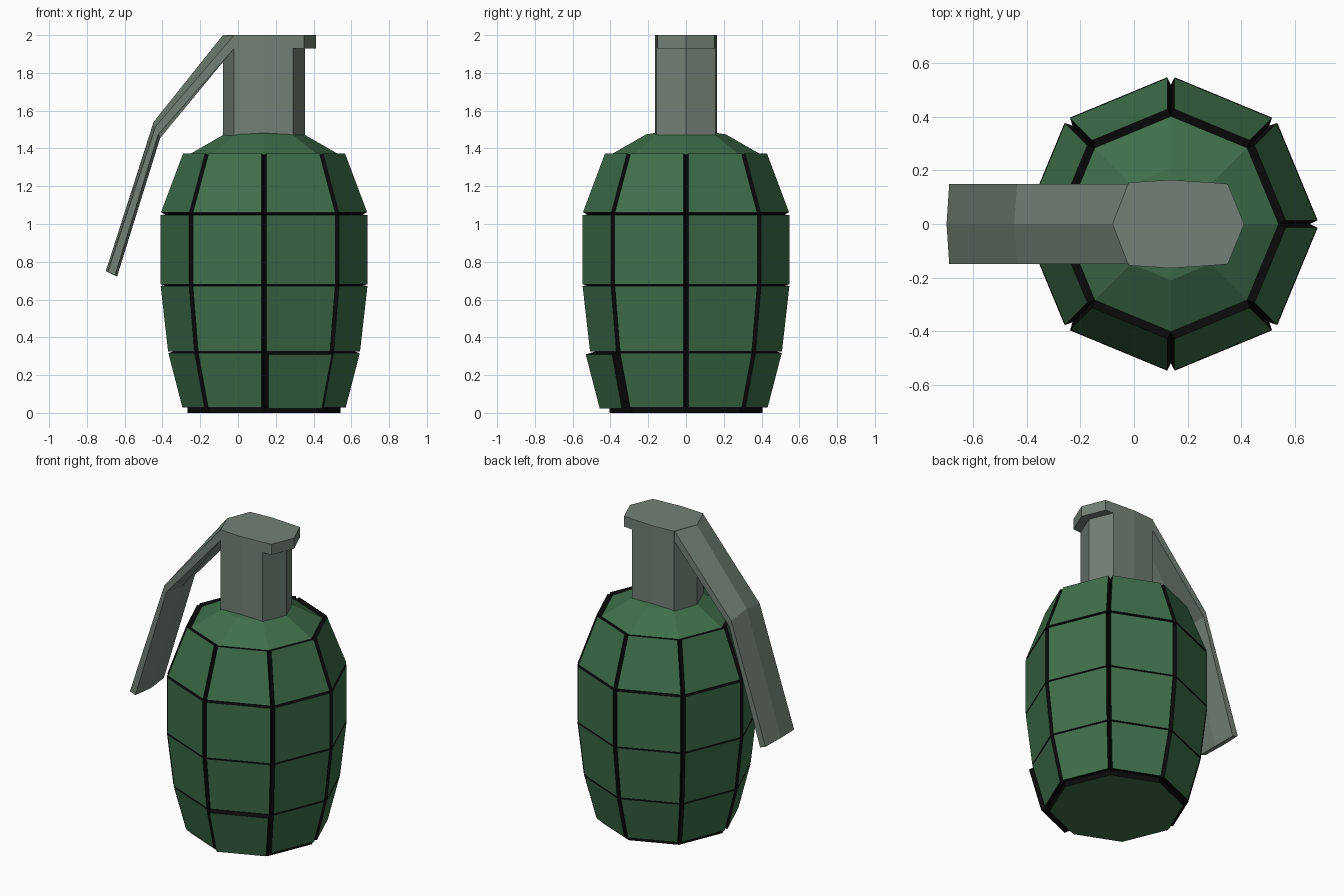
import bpy, bmesh, math
from mathutils import Vector

if "Cube" in bpy.data.objects:
    bpy.data.objects.remove(bpy.data.objects["Cube"])

CX = 0.138  # body axis


def material(name, rgb):
    m = bpy.data.materials.new(name)
    m.diffuse_color = (*rgb, 1)
    m.use_nodes = True
    m.node_tree.nodes["Principled BSDF"].inputs["Base Color"].default_value = m.diffuse_color
    return m


green = material("green_paint", (0.05, 0.16, 0.07))
black = material("black_groove", (0.003, 0.003, 0.003))
metal = material("grey_metal", (0.17, 0.22, 0.18))


def finish(bm, name, mats):
    mesh = bpy.data.meshes.new(name)
    bm.normal_update()
    bm.to_mesh(mesh)
    bm.free()
    for m in mats:
        mesh.materials.append(m)
    ob = bpy.data.objects.new(name, mesh)
    bpy.context.collection.objects.link(ob)
    return ob


def skin(bm, rings, cap_start=True, cap_end=True):
    """Bridge equal closed rings of points; returns rows of side faces."""
    vs = [[bm.verts.new(p) for p in r] for r in rings]
    n = len(vs[0])
    rows = [[bm.faces.new((a[i], a[(i + 1) % n], b[(i + 1) % n], b[i])) for i in range(n)]
            for a, b in zip(vs, vs[1:])]
    if cap_start:
        bm.faces.new(vs[0][::-1])
    if cap_end:
        bm.faces.new(vs[-1])
    return rows


def octagon(r, z):
    return [(CX + r * math.cos(k * math.pi / 4), r * math.sin(k * math.pi / 4), z) for k in range(8)]


# Body: eight-sided core, every side face pushed out as its own plate
profile = [(0.405, 0), (0.405, 0.035), (0.48, 0.325), (0.52, 0.677),
           (0.52, 1.05), (0.402, 1.365), (0.21, 1.475), (0.08, 1.495)]
bm = bmesh.new()
rows = skin(bm, [octagon(r, z) for r, z in profile])
for f in rows[0]:
    f.material_index = 1
plates = []
for r, row in enumerate(rows[1:5]):
    for i, f in enumerate(row):
        f.material_index = 1
        plates.append((f, 0.058 if (r, i) == (0, 6) else 0.031))
bm.normal_update()
for f, depth in plates:
    normal = f.normal.copy()
    mid = f.calc_center_median()
    top = bmesh.ops.extrude_discrete_faces(bm, faces=[f])["faces"][0]
    top.material_index = 0
    for v in top.verts:
        v.co += normal * depth + (mid - v.co) * 0.012
finish(bm, "segmented_body", [green, black])

# Neck: stretched octagonal column
half = [(0.355, 0), (0.29, 0.155), (0.138, 0.165), (-0.02, 0.155), (-0.08, 0)]
outline = half + [(x, -y) for x, y in half[-2:0:-1]]
bm = bmesh.new()
skin(bm, [[(x, y, z) for x, y in outline] for z in (1.44, 2.0)])
finish(bm, "neck", [metal])

# Lip at the top of the neck, opposite the lever
lip = [(0.29, -0.155), (0.35, -0.15), (0.412, 0), (0.35, 0.15), (0.29, 0.155), (0.355, 0)]
bm = bmesh.new()
skin(bm, [[(x, y, z) for x, y in lip] for z in (1.93, 2.0)])
finish(bm, "neck_lip", [metal])

# Lever: creased strip; each station gives outer ridge, outer edge, inner edge, inner ridge (x, z)
stations = [
    [(-0.08, 2.0), (-0.02, 2.0), (-0.02, 1.93), (-0.08, 1.93)],
    [(-0.447, 1.54), (-0.437, 1.515), (-0.422, 1.475), (-0.412, 1.455)],
    [(-0.70, 0.75), (-0.69, 0.745), (-0.65, 0.73), (-0.64, 0.722)],
]
rings = []
for ridge, edge, inner, crease in stations:
    w = 0.15
    pts = [(ridge, 0), (edge, -w), (inner, -w), (crease, 0), (inner, w), (edge, w)]
    rings.append([(p[0], y, p[1]) for p, y in pts])
bm = bmesh.new()
skin(bm, rings)
bmesh.ops.recalc_face_normals(bm, faces=bm.faces)
finish(bm, "safety_lever", [metal])
